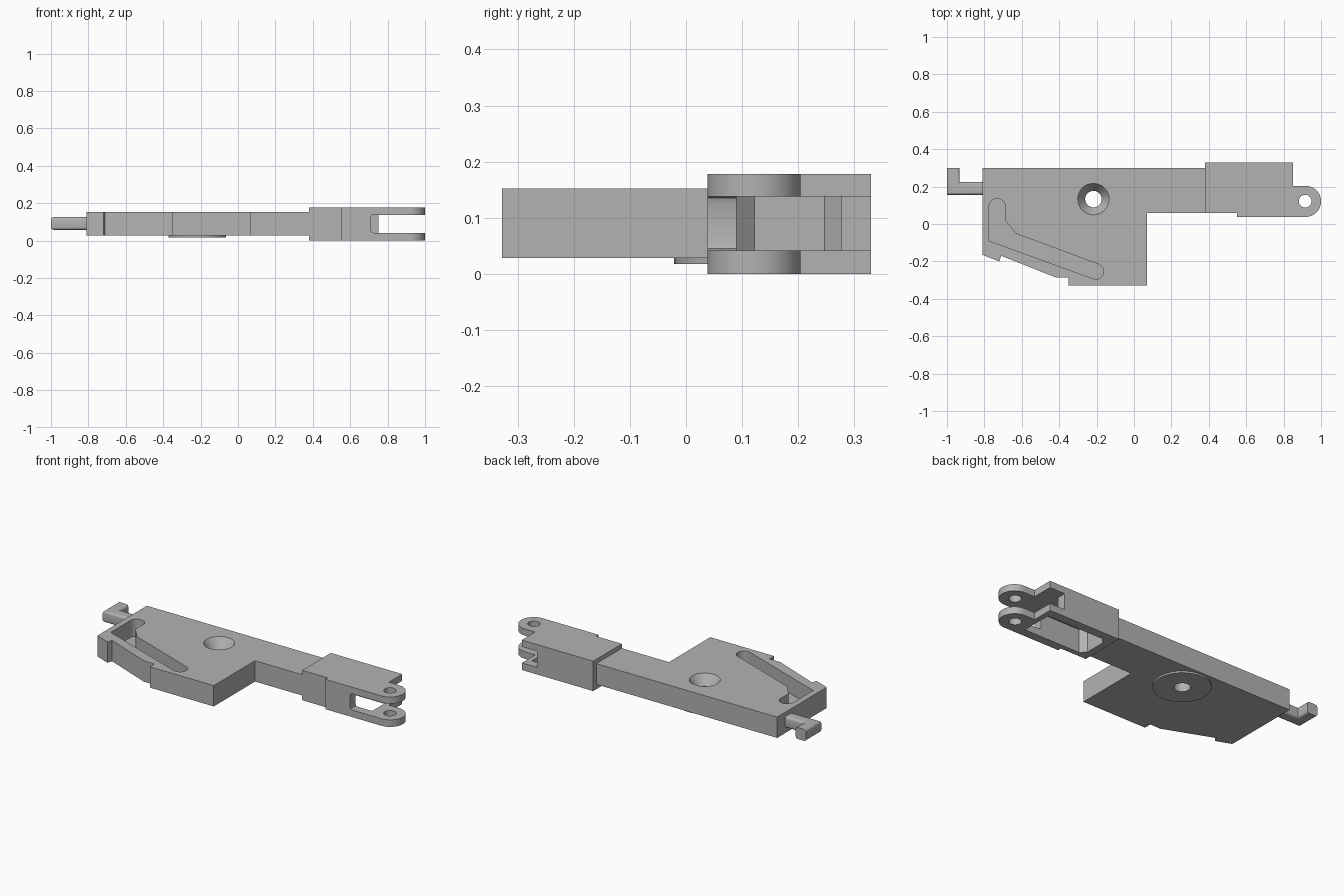
import bpy, bmesh
from math import sin, cos, pi, radians
from mathutils import Vector

cube = bpy.data.objects.get("Cube")
if cube:
    bpy.data.objects.remove(cube, do_unlink=True)

grey = bpy.data.materials.new("Matte grey")
grey.use_nodes = True
grey.diffuse_color = (0.45, 0.45, 0.45, 1)
grey.node_tree.nodes["Principled BSDF"].inputs["Base Color"].default_value = grey.diffuse_color


def finish(name, bm):
    bmesh.ops.recalc_face_normals(bm, faces=bm.faces)
    mesh = bpy.data.meshes.new(name)
    bm.to_mesh(mesh)
    bm.free()
    mesh.materials.append(grey)
    obj = bpy.data.objects.new(name, mesh)
    bpy.context.collection.objects.link(obj)
    return obj


def prism(name, outline, low, high, axis="z"):
    """Extrude a flat outline along z, or an (x, z) outline along y."""
    def place(p, h):
        return (p[0], p[1], h) if axis == "z" else (p[0], h, p[1])
    bm = bmesh.new()
    face = bm.faces.new([bm.verts.new(place(p, low)) for p in outline])
    out = bmesh.ops.extrude_face_region(bm, geom=[face])
    verts = [v for v in out["geom"] if isinstance(v, bmesh.types.BMVert)]
    shift = Vector(place((0, 0), high - low))
    bmesh.ops.translate(bm, verts=verts, vec=shift)
    return finish(name, bm)


def box(name, x0, x1, y0, y1, z0, z1):
    return prism(name, [(x0, y0), (x1, y0), (x1, y1), (x0, y1)], z0, z1)


def arc(cx, cy, r, start, end, steps=20):
    angles = [radians(start + (end - start) * i / steps) for i in range(steps + 1)]
    return [(cx + r * cos(a), cy + r * sin(a)) for a in angles]


def lathe(name, cx, cy, profile, steps=48):
    """Closed solid of stacked rings given as (radius, height)."""
    bm = bmesh.new()
    rings = [[bm.verts.new((cx + r * cos(2 * pi * i / steps),
                            cy + r * sin(2 * pi * i / steps), z))
              for i in range(steps)] for r, z in profile]
    for a, b in zip(rings, rings[1:]):
        for i in range(steps):
            j = (i + 1) % steps
            bm.faces.new((a[i], a[j], b[j], b[i]))
    bm.faces.new(rings[0])
    bm.faces.new(rings[-1])
    return finish(name, bm)


def cut(target, cutter):
    mod = target.modifiers.new("cut", "BOOLEAN")
    mod.operation = "DIFFERENCE"
    mod.solver = "EXACT"
    mod.object = cutter
    bpy.context.view_layer.objects.active = target
    bpy.ops.object.modifier_apply(modifier="cut")
    bpy.data.objects.remove(cutter, do_unlink=True)


# Main plate with its stepped front edge
plate = prism("main_plate", [
    (-0.81, 0.30), (-0.81, -0.165), (-0.72, -0.20), (-0.71, -0.17),
    (-0.42, -0.285), (-0.35, -0.285), (-0.35, -0.328), (0.07, -0.328),
    (0.07, 0.06), (0.38, 0.06), (0.38, 0.30)], 0.028, 0.152)

# Bent blind slot in the top
slot = arc(-0.732, 0.093, 0.043, 0, 180) + [(-0.775, -0.09)]
slot += arc(-0.203, -0.254, 0.041, -110, 70) + [(-0.63, -0.052), (-0.689, 0.02)]
cut(plate, prism("slot_cutter", slot, 0.05, 0.2))

# Pivot boss below the plate, and a countersunk hole through both
HOLE = (-0.217, 0.133)
boss = lathe("pivot_boss", *HOLE, [(0.154, 0.018), (0.154, 0.028)])
for part in (plate, boss):
    cut(part, lathe("hole_cutter", *HOLE,
                    [(0.044, -0.05), (0.044, 0.095), (0.084, 0.152), (0.084, 0.25)]))

# Forked hinge block
fork = prism("hinge_fork", [(0.38, 0.33), (0.38, 0.06), (0.55, 0.06), (0.55, 0.038)]
             + arc(0.917, 0.121, 0.083, -90, 90, 32) + [(0.85, 0.204), (0.85, 0.33)],
             0, 0.178)
cut(fork, box("gap_cutter", 0.75, 1.1, -0.1, 0.5, 0.042, 0.138))
cut(fork, prism("front_notch_cutter", [
    (0.711, 0.055), (0.715, 0.045), (0.725, 0.042), (0.78, 0.042),
    (0.78, 0.138), (0.725, 0.138), (0.715, 0.135), (0.711, 0.125)], -0.1, 0.12, "y"))
cut(fork, prism("pocket_cutter", [
    (0.42, 0.122), (0.45, 0.09), (0.82, 0.09), (0.82, 0.277),
    (0.45, 0.277), (0.42, 0.247)], -0.1, 0.138))
cut(fork, lathe("pin_hole_cutter", 0.915, 0.122, [(0.034, -0.1), (0.034, 0.3)], 32))

# Hooked pin with rounded long edges and flat ends
hook = prism("hooked_pin", [(-0.81, 0.156), (-0.81, 0.224), (-0.932, 0.224),
                            (-0.932, 0.30), (-1, 0.30), (-1, 0.156)], 0.058, 0.126)
bm = bmesh.new()
bm.from_mesh(hook.data)
long_edges = []
for e in bm.edges:
    a, b = (v.co for v in e.verts)
    at_end = all(abs(p.x + 0.81) < 0.001 or abs(p.y - 0.30) < 0.001 for p in (a, b))
    if abs(a.z - b.z) < 0.001 and not at_end:
        long_edges.append(e)
bmesh.ops.bevel(bm, geom=long_edges, offset=0.014, segments=4, profile=0.5,
                affect="EDGES")
bm.to_mesh(hook.data)
bm.free()

# Smooth the round walls and keep corners sharp
bpy.ops.object.select_all(action="DESELECT")
for part in (plate, boss, fork, hook):
    part.select_set(True)
bpy.context.view_layer.objects.active = plate
bpy.ops.object.shade_smooth_by_angle(angle=radians(25))
